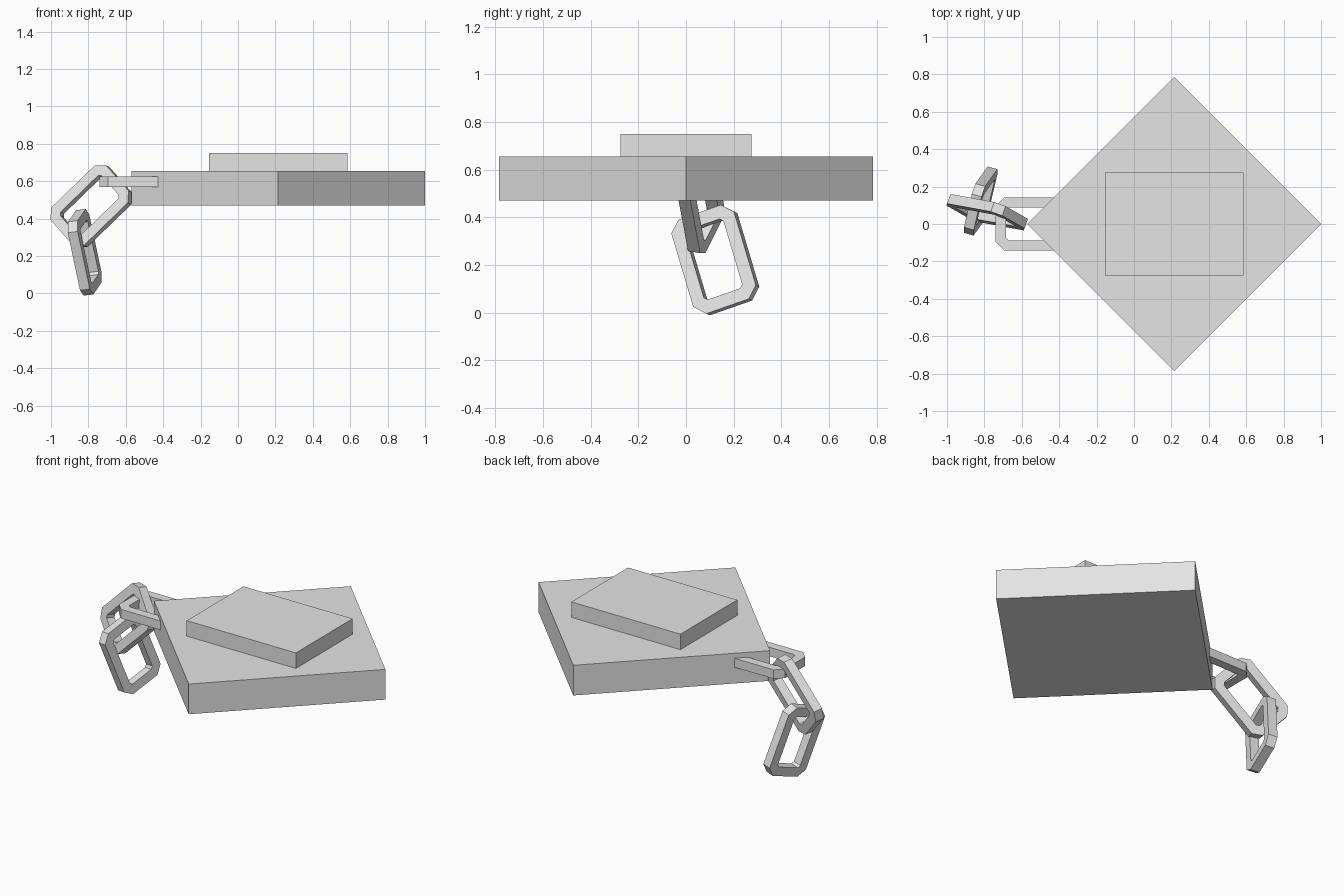
import bpy, bmesh
from math import radians
from mathutils import Matrix, Vector

default = bpy.data.objects.get("Cube")
if default:
    bpy.data.objects.remove(default, do_unlink=True)

# Single plain grey material
grey = bpy.data.materials.new("light_grey")
grey.use_nodes = True
colour = (0.78, 0.78, 0.78, 1)
grey.diffuse_color = colour
grey.node_tree.nodes["Principled BSDF"].inputs["Base Color"].default_value = colour


def finish(name, bm, matrix):
    bmesh.ops.recalc_face_normals(bm, faces=bm.faces)
    mesh = bpy.data.meshes.new(name)
    bm.to_mesh(mesh)
    bm.free()
    mesh.materials.append(grey)
    obj = bpy.data.objects.new(name, mesh)
    obj.matrix_world = matrix
    bpy.context.collection.objects.link(obj)


def box(name, size, centre, turn=0):
    bm = bmesh.new()
    bmesh.ops.create_cube(bm, size=1)
    bmesh.ops.scale(bm, vec=size, verts=bm.verts)
    finish(name, bm, Matrix.Translation(centre) @ Matrix.Rotation(radians(turn), 4, 'Z'))


def chamfered_rect(hx, hy, c):
    """Eight outline points of a rectangle with cut corners."""
    return [(hx, hy - c), (hx - c, hy), (c - hx, hy), (-hx, hy - c),
            (-hx, c - hy), (c - hx, -hy), (hx - c, -hy), (hx, c - hy)]


def chain_link(name, centre, long_axis, wide_axis):
    """Square-section ring, oriented by its long and wide directions."""
    hx, hy, bar, cut = 0.21, 0.1425, 0.055, 0.046
    outer = chamfered_rect(hx, hy, cut)
    inner = chamfered_rect(hx - bar, hy - bar, cut - bar * 0.586)
    bm = bmesh.new()
    rings = [[bm.verts.new((x, y, z)) for x, y in outline]
             for outline, z in ((outer, -bar / 2), (outer, bar / 2),
                                (inner, bar / 2), (inner, -bar / 2))]
    for r in range(4):
        a, b = rings[r], rings[(r + 1) % 4]
        for i in range(8):
            j = (i + 1) % 8
            bm.faces.new((a[i], a[j], b[j], b[i]))
    u = Vector(long_axis).normalized()
    v = Vector(wide_axis)
    v = (v - u * v.dot(u)).normalized()
    turn = Matrix((u, v, u.cross(v))).transposed().to_4x4()
    finish(name, bm, Matrix.Translation(centre) @ turn)


# Slab turned to a diamond, with a raised plate on top
box("base_slab", (1.11, 1.11, 0.185), (0.215, 0, 0.5625), 45)
box("raised_plate", (0.74, 0.55, 0.095), (0.215, 0, 0.7025))

# Hanging chain, from the slab corner downward
chain_link("chain_link_upper", (-0.53, 0, 0.597), (1, 0, 0), (0, 1, 0))
chain_link("chain_link_middle", (-0.785, 0.063, 0.467), (0.71, -0.13, 0.69), (0.66, -0.36, -0.66))
chain_link("chain_link_lower", (-0.82, 0.123, 0.22), (-0.2, -0.28, 0.94), (0.22, 0.92, 0.3))
